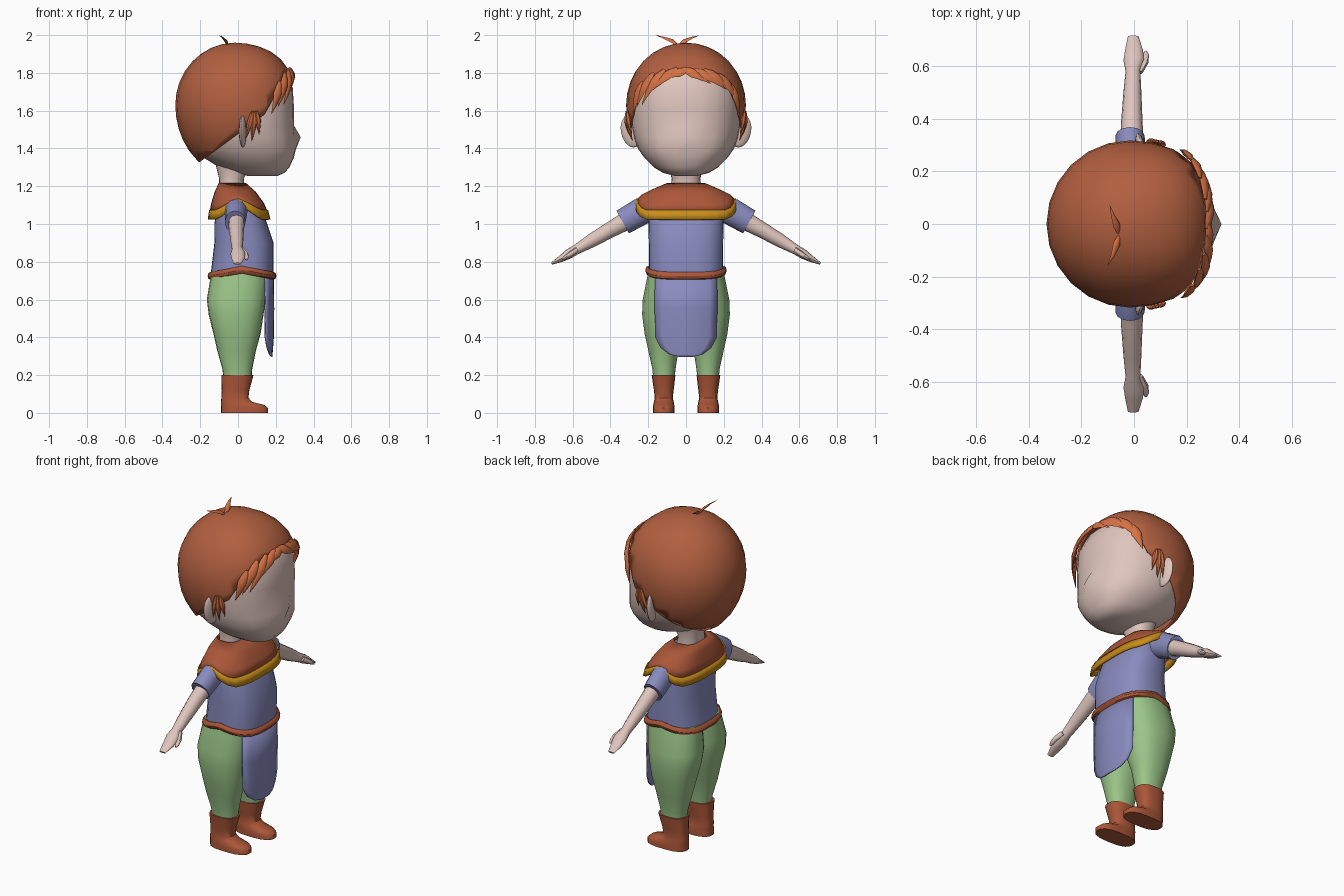
import bpy, bmesh, math
from mathutils import Vector as V

if "Cube" in bpy.data.objects:
    bpy.data.objects.remove(bpy.data.objects["Cube"])


def material(name, rgb):
    m = bpy.data.materials.new(name)
    m.diffuse_color = (*rgb, 1)
    m.use_nodes = True
    m.node_tree.nodes["Principled BSDF"].inputs["Base Color"].default_value = m.diffuse_color
    return m


SKIN = material("skin", (0.74, 0.56, 0.51))
HAIR = material("hair brown", (0.44, 0.115, 0.05))
LOCK = material("lock orange", (0.68, 0.17, 0.06))
BLUE = material("tunic blue", (0.25, 0.26, 0.52))
GREEN = material("trouser green", (0.33, 0.56, 0.25))
LEATHER = material("leather brown", (0.41, 0.095, 0.04))
GOLD = material("trim gold", (0.58, 0.27, 0.01))


def finish(name, bm, mat, thick=0, angle=45):
    bmesh.ops.recalc_face_normals(bm, faces=bm.faces)
    me = bpy.data.meshes.new(name)
    bm.to_mesh(me)
    bm.free()
    ob = bpy.data.objects.new(name, me)
    bpy.context.collection.objects.link(ob)
    me.materials.append(mat)
    if thick:
        mod = ob.modifiers.new("thickness", 'SOLIDIFY')
        mod.thickness = thick
    bpy.ops.object.select_all(action='DESELECT')
    ob.select_set(True)
    bpy.context.view_layer.objects.active = ob
    bpy.ops.object.shade_smooth_by_angle(angle=math.radians(angle))
    return ob


def skin_rings(name, rings, mat, cap=True, closed=True, thick=0):
    """Bridge a list of equal point rings."""
    bm = bmesh.new()
    vs = [[bm.verts.new(p) for p in r] for r in rings]
    n = len(vs[0])
    for a, b in zip(vs, vs[1:]):
        for i in range(n if closed else n - 1):
            j = (i + 1) % n
            bm.faces.new((a[i], a[j], b[j], b[i]))
    if cap:
        bm.faces.new(vs[0])
        bm.faces.new(vs[-1])
    return finish(name, bm, mat, thick)


def sgnpow(v, e):
    return math.copysign(abs(v) ** e, v)


def oval(x0, x1, y0, y1, z, n=20, p=2.4, back=None):
    """Horizontal superellipse ring."""
    pts = []
    for i in range(n):
        a = math.tau * i / n
        c, s = math.cos(a), math.sin(a)
        q = p if back is None else back + (p - back) * max(0, c)
        r = (abs(c) ** q + abs(s) ** q) ** (-1 / q)
        pts.append(V(((x0 + x1) / 2 + (x1 - x0) / 2 * r * c,
                      (y0 + y1) / 2 + (y1 - y0) / 2 * r * s, z)))
    return pts


def limb(name, stations, mat, sy, n=12):
    """Tube along a sloping arm; stations are x, y, z, half width, half depth."""
    up = V((0, 0.48, 0.88))
    rings = []
    for x, y, z, rx, rt in stations:
        ring = []
        for i in range(n):
            a = math.tau * i / n
            p = V((x + rx * math.cos(a), y, z)) + up * rt * math.sin(a)
            ring.append(V((p.x, p.y * sy, p.z)))
        rings.append(ring)
    skin_rings(name, rings, mat)


# ---- head with pointed nose
head = [oval(x0, x1, -w, w, z, 24, 2.45, 2) for x0, x1, w, z in (
    (.05, .21, .06, 1.255), (-.02, .245, .12, 1.27), (-.10, .272, .17, 1.30),
    (-.18, .295, .22, 1.35), (-.235, .308, .255, 1.40), (-.27, .302, .277, 1.46),
    (-.29, .297, .29, 1.52), (-.30, .296, .30, 1.62), (-.285, .29, .29, 1.72),
    (-.25, .255, .25, 1.80), (-.17, .17, .17, 1.88), (-.05, .06, .06, 1.93))]
head[5][0].x = .332
skin_rings("head", head, SKIN)
skin_rings("neck", [oval(-.10, .04, -.085, .085, 1.17), oval(-.10, .03, -.075, .075, 1.24),
                    oval(-.12, .07, -.10, .10, 1.32)], SKIN)

# ---- hair cap: rounded skull shape trimmed along the hairline
HC = V((-.015, 0, 1.63))


def skull(p, s=1.0):
    d = V(p) - HC
    rz = .33 if d.z > 0 else .38
    u = V((d.x / .317, d.y / .317, d.z / rz)).normalized()
    q = 2 + .55 * max(0, u.x)
    u *= s * sum(abs(k) ** q for k in u) ** (-1 / q)
    return HC + V((u.x * .317, u.y * .317, u.z * rz))


bm = bmesh.new()
bmesh.ops.create_uvsphere(bm, u_segments=24, v_segments=16, radius=.3)
for v in bm.verts:
    v.co = skull(v.co + HC)
for co, no in (((.14, 0, 1.58), (-.25, 0, .34)), ((.14, 0, 1.58), (-.25, 0, .14))):
    bmesh.ops.bisect_plane(bm, geom=bm.verts[:] + bm.edges[:] + bm.faces[:],
                           plane_co=co, plane_no=no, clear_inner=True)
finish("hair_cap", bm, HAIR, thick=.012)


# ---- loose locks
def lock(name, path, width, depth, outward=None):
    rings = []
    for i, p in enumerate(path):
        t = i / (len(path) - 1)
        w = (.3 + 2.2 * t) if t < .32 else (1 - t) / .68 + .04
        tan = (path[min(i + 1, len(path) - 1)] - path[max(i - 1, 0)]).normalized()
        out = outward or (p - HC).normalized()
        side = tan.cross(out).normalized() * width * min(w, 1)
        o = side.cross(tan).normalized() * depth * min(w, 1)
        rings.append([p + side * math.cos(a) + o * math.sin(a)
                      for a in [math.tau * k / 6 for k in range(6)]])
    skin_rings(name, rings, LOCK)


def draped(name, a, b, width):
    a, b = V(a), V(b)
    lock(name, [skull(a.lerp(b, k / 5), 1.03) for k in range(6)], width, .014)


for y0, z0, y1, z1 in ((.01, 1.83, -.12, 1.77), (-.05, 1.84, -.18, 1.70), (-.12, 1.83, -.23, 1.63),
                       (-.18, 1.81, -.265, 1.62), (-.24, 1.76, -.30, 1.58),
                       (-.02, 1.84, .13, 1.74), (.05, 1.83, .21, 1.71), (.10, 1.83, .25, 1.69),
                       (.18, 1.80, .29, 1.64), (.25, 1.74, .305, 1.58)):
    draped("fringe_lock", (.3 - 1.2 * y0 * y0, y0, z0), (.3 - 1.2 * y1 * y1, y1, z1), .03)
for s in (-1, 1):
    for dx, z in ((.04, 1.45), (.075, 1.43), (.115, 1.47)):
        draped("side_lock", (.06 + dx * .3, s * .30, 1.60), (dx, s * .29, z), .018)
for y, x in ((-.158, -.10), (.07, -.092)):
    lock("crown_tuft", [V((-.055, -.04, 1.945)), V((-.065, -.04 + (y + .04) * .3, 1.97)),
                        V((-.08, -.04 + (y + .04) * .65, 1.986)), V((x, y, 1.999))],
         .016, .007, V((.5, 0, .8)))

for s in (-1, 1):
    # ---- ears
    bm = bmesh.new()
    bmesh.ops.create_uvsphere(bm, u_segments=12, v_segments=10, radius=1)
    for v in bm.verts:
        x, y, z = v.co
        v.co = (.025 + x * .018 - y * .01, s * (.29 + y * .055 + z * .012), 1.49 + z * .085)
    finish("ear", bm, SKIN)

    # ---- sleeve, arm, thumb
    limb("sleeve", ((-.01, .12, 1.09, .06, .07), (-.01, .24, 1.065, .06, .072),
                    (-.015, .335, 1.01, .055, .068)), BLUE, s)
    limb("arm", ((-.008, .29, 1.03, .045, .05), (-.008, .40, .97, .04, .042),
                 (-.006, .50, .912, .034, .036), (-.004, .58, .865, .028, .026),
                 (.0, .62, .842, .04, .026), (0, .66, .817, .034, .018),
                 (-.003, .712, .79, .02, .006)), SKIN, s)
    limb("thumb", ((.02, .575, .865, .014, .014), (.038, .61, .842, .016, .014),
                   (.045, .64, .822, .012, .01), (.045, .655, .812, .005, .005)), SKIN, s, 8)

    # ---- trouser leg and boot
    def side(y0, y1):
        return (y0, y1) if s > 0 else (-y1, -y0)
    skin_rings("trouser_leg", [oval(x0, x1, *side(y0, y1), z, 18) for x0, x1, y0, y1, z in (
        (-.14, .165, -.03, .20, .75), (-.165, .148, -.02, .23, .60), (-.155, .135, -.01, .233, .52),
        (-.13, .12, .01, .22, .42), (-.11, .095, .04, .20, .33), (-.082, .075, .055, .178, .23),
        (-.078, .072, .06, .175, .19))], GREEN)
    skin_rings("boot", [oval(x0, x1, *side(y0, y1), z, 18, 2.8) for x0, x1, y0, y1, z in (
        (-.088, .082, .056, .182, .20), (-.086, .06, .065, .17, .12), (-.088, .055, .07, .166, .08),
        (-.09, .075, .065, .17, .058), (-.09, .14, .062, .174, .042), (-.09, .16, .06, .176, .025),
        (-.09, .16, .06, .176, 0))], LEATHER)

# ---- tunic body
skin_rings("tunic_body", [oval(x0, x1, -w, w, z, 20, 2.8) for x0, x1, w, z in (
    (-.145, .187, .195, .73), (-.125, .188, .197, .90), (-.125, .155, .198, 1.0),
    (-.11, .115, .195, 1.1), (-.09, .07, .14, 1.16), (-.08, .04, .08, 1.2))], BLUE)


# ---- shoulder cape with gold hem, raised over the arms
def cape_ring(xc, rx, ry, z_front, z_side):
    ring = oval(xc - rx, xc + rx, -ry, ry, 0, 32, 2.9)
    for p in ring:
        w = min(1, 1.35 * abs(p.x - xc) / rx) ** 1.2
        p.z = z_side + (z_front - z_side) * w
    return ring


cape = [cape_ring(*r) for r in ((-.03, .072, .10, 1.217, 1.217), (-.015, .108, .175, 1.172, 1.185),
                                (-.002, .14, .235, 1.11, 1.155), (.003, .152, .26, 1.07, 1.13))]
hem = [cape_ring(*r) for r in ((.003, .156, .264, 1.075, 1.135), (.006, .166, .268, 1.025, 1.095))]
skin_rings("shoulder_cape", cape, LEATHER, cap=False, thick=.008)
skin_rings("cape_hem", hem, GOLD, cap=False, thick=.012)

# ---- belt, dipping front and back
belt = []
for k in range(8):
    a = math.tau * k / 8
    g = .013 * math.cos(a)
    ring = oval(-.148 - g, .19 + g, -.202 - g, .202 + g, 0, 32, 2.8)
    for p in ring:
        w = min(1, abs(p.x - .021) / .17)
        p.z = .758 - .033 * w + .02 * math.sin(a)
    belt.append(ring)
skin_rings("belt", belt + belt[:1], LEATHER, cap=False)

# ---- front apron panel
apron = [[V((x - 1.6 * (w * t / 4) ** 2, w * t / 4, z)) for t in range(-4, 5)]
         for z, w, x in ((.74, .165, .19), (.55, .166, .192), (.40, .163, .19),
                         (.345, .135, .186), (.31, .09, .183), (.297, .04, .182))]
skin_rings("apron", apron, BLUE, cap=False, closed=False, thick=.007)
